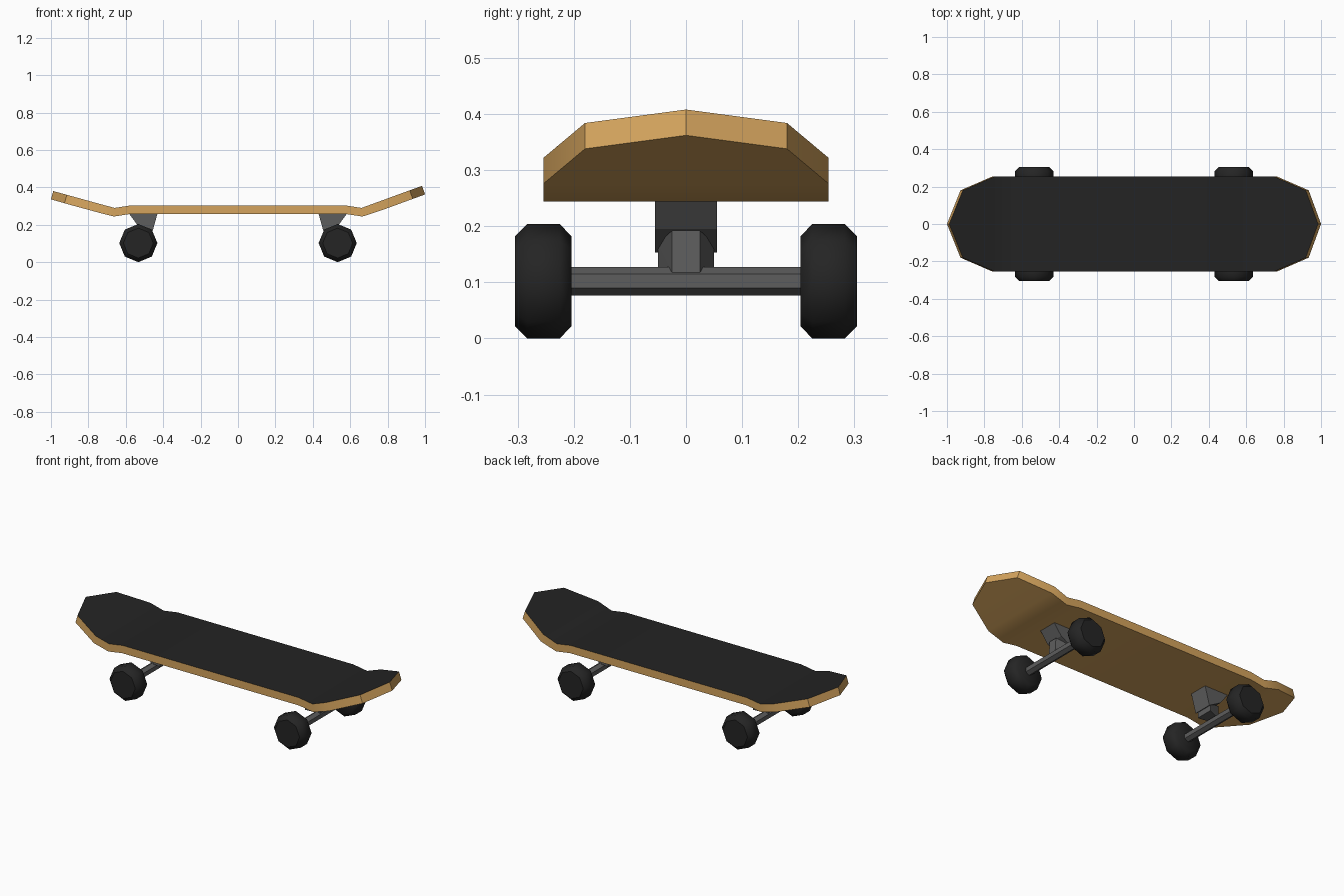
import bpy, bmesh, math

if "Cube" in bpy.data.objects:
    bpy.data.objects.remove(bpy.data.objects["Cube"])


def material(name, rgb):
    m = bpy.data.materials.new(name)
    m.diffuse_color = (*rgb, 1)
    m.use_nodes = True
    m.node_tree.nodes["Principled BSDF"].inputs["Base Color"].default_value = m.diffuse_color
    return m


wood = material("wood", (0.66, 0.37, 0.11))
grip = material("grip", (0.017, 0.017, 0.017))
rubber = material("rubber", (0.018, 0.018, 0.018))
metal = material("metal", (0.11, 0.11, 0.11))


def finish(bm, name, mats, angle=None):
    bmesh.ops.recalc_face_normals(bm, faces=bm.faces)
    me = bpy.data.meshes.new(name)
    bm.to_mesh(me)
    bm.free()
    for m in mats:
        me.materials.append(m)
    ob = bpy.data.objects.new(name, me)
    bpy.context.collection.objects.link(ob)
    if angle:
        bpy.ops.object.select_all(action='DESELECT')
        ob.select_set(True)
        bpy.context.view_layer.objects.active = ob
        bpy.ops.object.shade_smooth_by_angle(angle=math.radians(angle))
    return ob


def hull(name, pts, mat, angle=None):
    bm = bmesh.new()
    for p in pts:
        bm.verts.new(p)
    bmesh.ops.convex_hull(bm, input=bm.verts[:])
    bmesh.ops.dissolve_limit(bm, angle_limit=0.02, verts=bm.verts[:], edges=bm.edges[:])
    return finish(bm, name, [mat], angle)


def ring(x, y, z, r, n):
    # circle of n points around the y axis, one point straight up
    return [(x + r * math.sin(2 * math.pi * i / n), y,
             z + r * math.cos(2 * math.pi * i / n)) for i in range(n)]


# Deck: stations of top x, top z, bottom x, bottom z, half width
stations = [
    (-0.988, 0.380, -1.000, 0.336, 0),
    (-0.915, 0.360, -0.928, 0.315, 0.18),
    (-0.745, 0.313, -0.757, 0.268, 0.254),
    (-0.660, 0.290, -0.663, 0.244, 0.254),
    (-0.570, 0.304, -0.574, 0.258, 0.254),
    (0.570, 0.304, 0.574, 0.258, 0.254),
    (0.660, 0.290, 0.665, 0.244, 0.254),
    (0.748, 0.322, 0.764, 0.276, 0.254),
    (0.918, 0.384, 0.934, 0.338, 0.18),
    (0.984, 0.408, 1.000, 0.362, 0),
]
bm = bmesh.new()
rows = []
for tx, tz, bx, bz, w in stations:
    top = [bm.verts.new((tx, y, tz)) for y in ((-w, w) if w else (0,))]
    bot = [bm.verts.new((bx, y, bz)) for y in ((-w, w) if w else (0,))]
    rows.append((top, bot))
for (t0, b0), (t1, b1) in zip(rows, rows[1:]):
    bm.faces.new(t0 + t1[::-1]).material_index = 1
    bm.faces.new(b0 + b1[::-1])
    for k in (0, -1):
        bm.faces.new((t0[k], t1[k], b1[k], b0[k]))
finish(bm, "deck", [wood, grip], 30)

# Trucks and wheels, mirrored front to back
AX, AZ = 0.533, 0.102
for s, end in ((-1, "tail"), (1, "nose")):
    # wedge-shaped base under the deck
    base = [(0.43, 0.262), (0.585, 0.262), (0.535, 0.195), (0.46, 0.153)]
    hull(f"{end}_truck_base",
         [(s * x, y, z) for x, z in base for y in (-0.055, 0.055)], metal)
    # hanger narrowing towards the axle
    hanger = [(0.47, 0.05, 0.127), (0.47, 0.05, 0.17),
              (0.55, 0.025, 0.118), (0.545, 0.025, 0.192)]
    hull(f"{end}_truck_hanger",
         [(s * x, k * y, z) for x, y, z in hanger for k in (-1, 1)], metal)
    # hexagonal axle
    hull(f"{end}_axle", ring(s * AX, -0.22, AZ, 0.025, 6) + ring(s * AX, 0.22, AZ, 0.025, 6), metal)
    # eight-sided wheels with bevelled rims
    for k, side in ((-1, "front"), (1, "back")):
        pts = []
        for y, r in ((0.204, 0.08), (0.225, 0.102), (0.283, 0.102), (0.305, 0.08)):
            pts += ring(s * AX, k * y, AZ, r, 8)
        hull(f"{end}_{side}_wheel", pts, rubber, 47)
